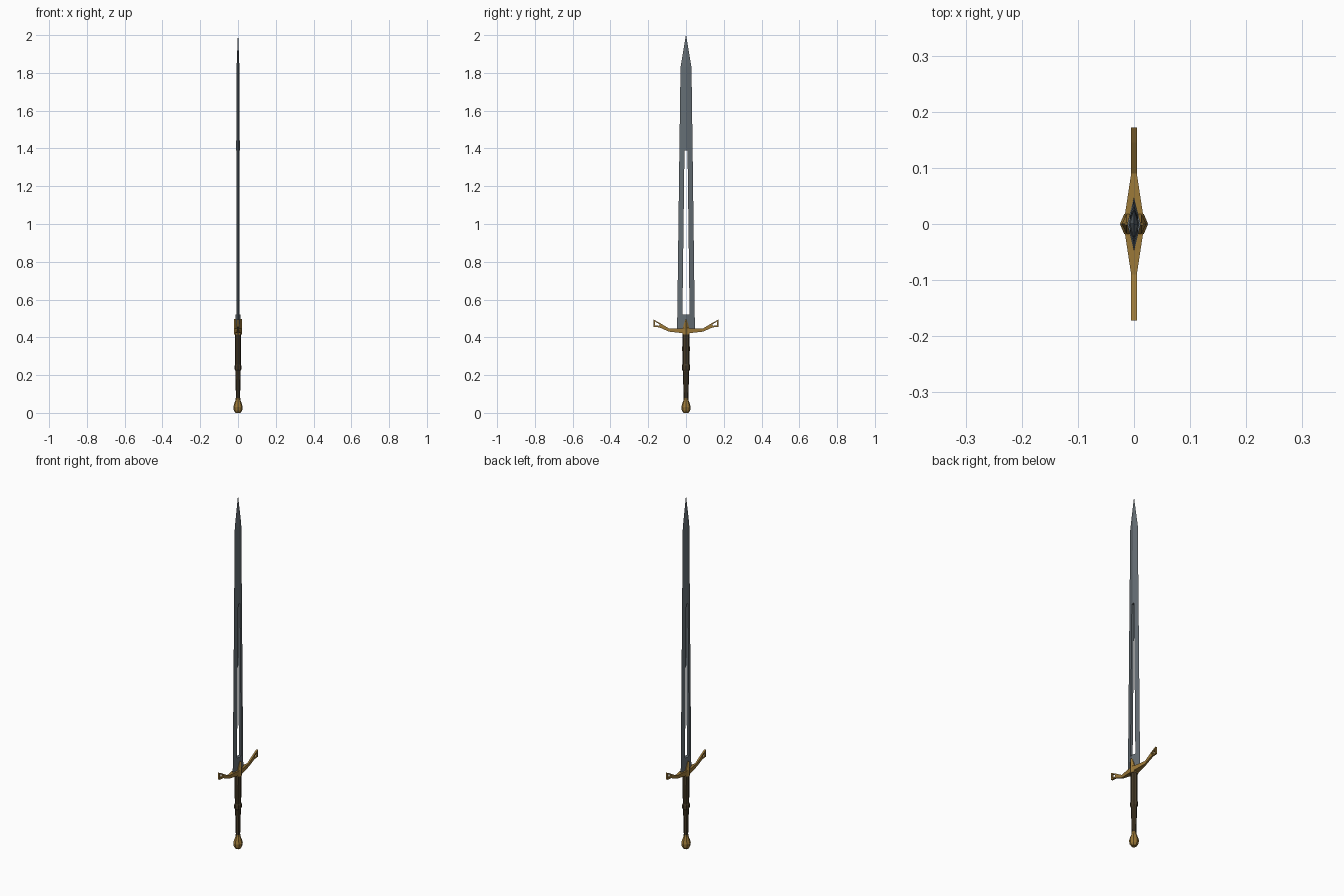
import bpy, bmesh
from math import cos, sin, tau

if "Cube" in bpy.data.objects:
    bpy.data.objects.remove(bpy.data.objects["Cube"])


def material(name, rgb):
    m = bpy.data.materials.new(name)
    m.diffuse_color = (*rgb, 1)
    m.use_nodes = True
    m.node_tree.nodes["Principled BSDF"].inputs["Base Color"].default_value = m.diffuse_color
    return m


STEEL = material("steel", (0.13, 0.155, 0.175))
BRASS = material("brass", (0.33, 0.19, 0.04))
LEATHER = material("leather", (0.06, 0.042, 0.02))


def finish(bm, name, mat=None):
    bmesh.ops.remove_doubles(bm, verts=bm.verts, dist=1e-5)
    bmesh.ops.recalc_face_normals(bm, faces=bm.faces)
    me = bpy.data.meshes.new(name)
    bm.to_mesh(me)
    bm.free()
    ob = bpy.data.objects.new(name, me)
    bpy.context.collection.objects.link(ob)
    if mat:
        me.materials.append(mat)
    return ob


def loft(name, rings, mat=None):
    """Skin a list of equal-length point rings and cap both ends."""
    bm = bmesh.new()
    loops = [[bm.verts.new(p) for p in r] for r in rings]
    n = len(loops[0])
    for a, b in zip(loops, loops[1:]):
        for i in range(n):
            j = (i + 1) % n
            bm.faces.new((a[i], a[j], b[j], b[i]))
    bm.faces.new(loops[0])
    bm.faces.new(loops[-1])
    return finish(bm, name, mat)


def diamond(z, x, y):
    return [(x, 0, z), (0, y, z), (-x, 0, z), (0, -y, z)]


def octagon(z, x, y):
    return [(x * cos(tau * i / 8), y * sin(tau * i / 8), z) for i in range(8)]


# Blade: diamond section tapering to the tip
blade = loft("blade", [diamond(*s) for s in (
    (0.43, 0.012, 0.048), (0.52, 0.012, 0.046), (1.39, 0.0095, 0.035),
    (1.83, 0.0075, 0.029), (1.998, 0.0008, 0.0008))], STEEL)

# Tapered slot through the blade
slot = loft("slot_cutter", [
    [(x, y, z) for x, y in ((.05, -w), (.05, w), (-.05, w), (-.05, -w))]
    for z, w in ((0.52, 0.019), (1.39, 0.008))])
slot.hide_render = True
slot.hide_viewport = True
cut = blade.modifiers.new("slot", 'BOOLEAN')
cut.operation = 'DIFFERENCE'
cut.solver = 'EXACT'
cut.object = slot

# Crossguard body: sections along y (y, half thickness, bottom, top)
half = [(0.018, 0.016, 0.422, 0.448), (0.09, 0.005, 0.43, 0.447)]
sections = ([(-y, x, b, t) for y, x, b, t in reversed(half)]
            + [(0, 0.018, 0.42, 0.455)] + half)
loft("crossguard", [[(x, y, b), (x, y, t), (-x, y, t), (-x, y, b)]
                    for y, x, b, t in sections], BRASS)

# Pointed centre of the guard
loft("guard_centre", [
    [(x, y, z) for x, y in ((.022, 0), (.013, w), (-.013, w),
                            (-.022, 0), (-.013, -w), (.013, -w))]
    for z, w in ((0.415, 0.018), (0.448, 0.018), (0.497, 0.002))], BRASS)

# Raised guard arms, each pierced near its end
outer = [(0.09, 0.43), (0.142, 0.453), (0.172, 0.455), (0.172, 0.494), (0.145, 0.48), (0.09, 0.447)]
inner = [(0.141, 0.463), (0.147, 0.461), (0.165, 0.464), (0.165, 0.484), (0.147, 0.474), (0.141, 0.469)]
for side, label in ((1, "right"), (-1, "left")):
    bm = bmesh.new()
    grid = [[bm.verts.new((x, side * y, z)) for y, z in prof]
            for prof, x in ((outer, .005), (outer, -.005), (inner, -.005), (inner, .005))]
    for k in range(4):
        a, b = grid[k], grid[(k + 1) % 4]
        for i in range(6):
            j = (i + 1) % 6
            bm.faces.new((a[i], a[j], b[j], b[i]))
    finish(bm, "guard_arm_" + label, BRASS)

# Grip with a raised middle ring
loft("grip", [octagon(*s) for s in (
    (0.075, 0.011, 0.012), (0.222, 0.014, 0.017), (0.23, 0.018, 0.022),
    (0.25, 0.018, 0.022), (0.258, 0.015, 0.019), (0.34, 0.016, 0.02),
    (0.425, 0.016, 0.019))], LEATHER)

# Pear-shaped pommel
loft("pommel", [octagon(z, r, r) for z, r in (
    (0.0, 0.014), (0.012, 0.022), (0.032, 0.025), (0.055, 0.018),
    (0.07, 0.012), (0.08, 0.012))], BRASS)
